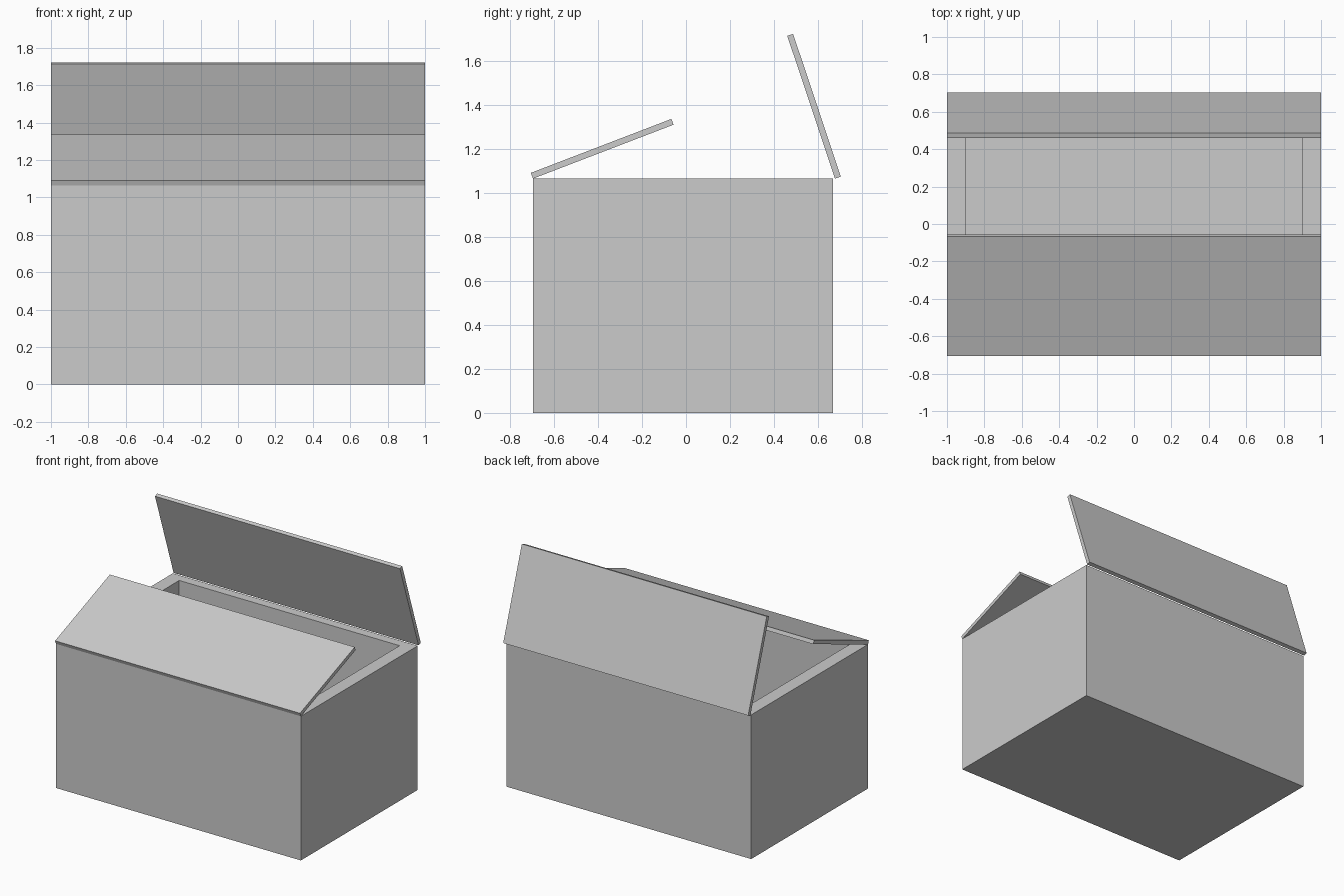
import bpy, bmesh
from math import radians
from mathutils import Matrix, Vector

if "Cube" in bpy.data.objects:
    bpy.data.objects.remove(bpy.data.objects["Cube"])

Y0, Y1, TOP = -0.695, 0.668, 1.064   # box front, back and rim height
WALL = 0.9                           # opening size relative to the rim
FLOOR = 0.1                          # inside floor height
FLAP_LEN, FLAP_T = 0.684, 0.028


def finish(bm, name):
    bmesh.ops.recalc_face_normals(bm, faces=bm.faces)
    mesh = bpy.data.meshes.new(name)
    bm.to_mesh(mesh)
    bm.free()
    obj = bpy.data.objects.new(name, mesh)
    bpy.context.collection.objects.link(obj)
    return obj


def block(size, centre):
    bm = bmesh.new()
    bmesh.ops.create_cube(bm, size=1, matrix=Matrix.Translation(centre) @ Matrix.Diagonal((*size, 1)))
    return bm


# Open box: shrink a copy of the top face, then push it down to the floor
mid = (Y0 + Y1) / 2
bm = block((2, Y1 - Y0, TOP), (0, mid, TOP / 2))
top = max(bm.faces, key=lambda f: f.calc_center_median().z)
rim = bmesh.ops.extrude_discrete_faces(bm, faces=[top])["faces"][0]
bmesh.ops.scale(bm, vec=(WALL, WALL, 1), verts=rim.verts,
                space=Matrix.Translation((0, -mid, 0)))
well = bmesh.ops.extrude_discrete_faces(bm, faces=[rim])["faces"][0]
bmesh.ops.translate(bm, vec=(0, 0, FLOOR - TOP), verts=well.verts)
finish(bm, "box_body")


# Flaps: a slab starting at its hinge line, swung up about x
def flap(name, hinge_y, angle, side):
    bm = block((2, FLAP_LEN, FLAP_T), (0, FLAP_LEN / 2, side * FLAP_T / 2))
    bm.transform(Matrix.Translation(Vector((0, hinge_y, TOP))) @ Matrix.Rotation(radians(angle), 4, "X"))
    finish(bm, name)


flap("front_flap", Y0, 21, 1)
flap("back_flap", 0.677, 108.5, -1)
